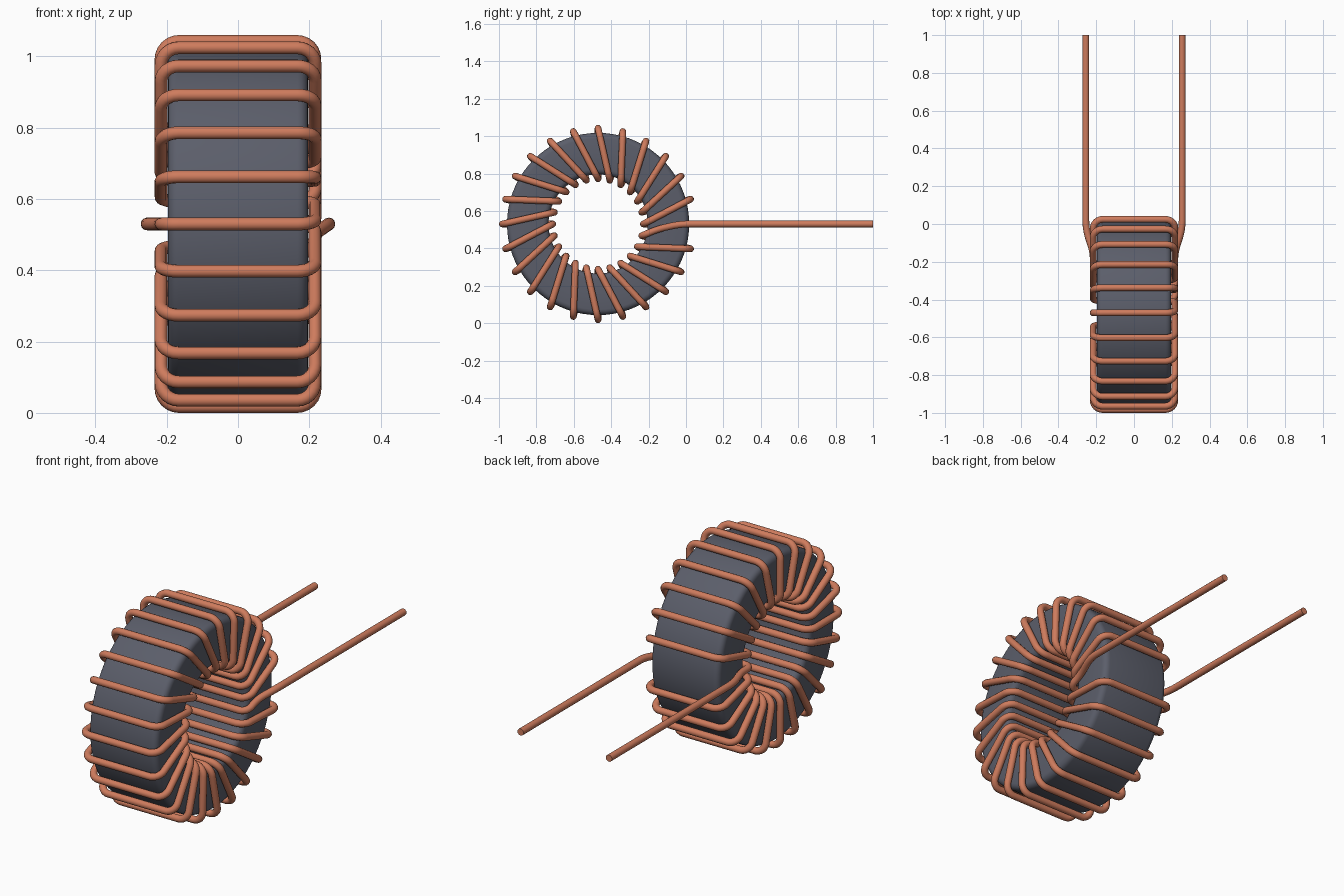
import bpy
import bmesh
from math import cos, sin, radians, tau
from mathutils import Vector

if "Cube" in bpy.data.objects:
    bpy.data.objects.remove(bpy.data.objects["Cube"])

CY, CZ = -0.47, 0.53             # ring centre
CORE_IN, CORE_OUT, CORE_X = 0.265, 0.487, 0.197
WIRE_IN, WIRE_OUT, WIRE_X = 0.242, 0.512, 0.216
WIRE_R = 0.018
SLOTS = 24
STEP = 360 / SLOTS
LEAD_X = 0.255


def material(name, color, roughness):
    mat = bpy.data.materials.new(name)
    mat.use_nodes = True
    mat.diffuse_color = color
    bsdf = mat.node_tree.nodes["Principled BSDF"]
    bsdf.inputs["Base Color"].default_value = color
    bsdf.inputs["Roughness"].default_value = roughness
    return mat


def polar(x, radius, degrees):
    a = radians(degrees)
    return Vector((x, CY + radius * cos(a), CZ + radius * sin(a)))


def select_only(obj):
    bpy.ops.object.select_all(action='DESELECT')
    obj.select_set(True)
    bpy.context.view_layer.objects.active = obj


def rounded(points, radius, steps=6):
    """Replace every inner corner of a path with a circular arc."""
    path = [points[0]]
    for a, p, b in zip(points, points[1:], points[2:]):
        da, db = a - p, b - p
        d = min(radius, da.length * 0.45, db.length * 0.45)
        start, end = p + da.normalized() * d, p + db.normalized() * d
        w = sin(da.angle(db) / 2)
        for i in range(steps + 1):
            t = i / steps
            k0, k1, k2 = (1 - t) ** 2, 2 * w * t * (1 - t), t * t
            path.append((start * k0 + p * k1 + end * k2) / (k0 + k1 + k2))
    path.append(points[-1])
    return path


# Ring core: rectangular section swept round the x axis, edges bevelled
def build_core(mat, segments=72):
    bm = bmesh.new()
    section = [(-CORE_X, CORE_IN), (-CORE_X, CORE_OUT), (CORE_X, CORE_OUT), (CORE_X, CORE_IN)]
    rings = [[bm.verts.new(polar(x, r, 360 * i / segments)) for x, r in section]
             for i in range(segments)]
    for i, ring in enumerate(rings):
        nxt = rings[(i + 1) % segments]
        for j in range(4):
            k = (j + 1) % 4
            bm.faces.new((ring[j], ring[k], nxt[k], nxt[j]))
    bmesh.ops.recalc_face_normals(bm, faces=bm.faces)
    rims = [e for e in bm.edges if e.calc_face_angle() > 1]
    bmesh.ops.bevel(bm, geom=rims, offset=0.03, segments=4, profile=0.5, affect='EDGES')
    mesh = bpy.data.meshes.new("ring_core")
    bm.to_mesh(mesh)
    bm.free()
    mesh.materials.append(mat)
    obj = bpy.data.objects.new("ring_core", mesh)
    bpy.context.collection.objects.link(obj)
    select_only(obj)
    bpy.ops.object.shade_smooth_by_angle(angle=radians(35))


# Winding: one continuous wire, slanted on the left face, radial on the right
def winding_path():
    pts = [Vector((LEAD_X, 1, CZ)), Vector((LEAD_X, -0.03, CZ)),
           Vector((WIRE_X, -0.15, CZ - 0.027))]
    for n in range(SLOTS - 1, 0, -1):
        a = n * STEP
        pts += [polar(WIRE_X, WIRE_IN, a), polar(-WIRE_X, WIRE_IN, a),
                polar(-WIRE_X, WIRE_OUT, a), polar(WIRE_X, WIRE_OUT, a)]
    pts += [polar(WIRE_X, WIRE_IN, 0), polar(-WIRE_X, WIRE_IN, 0),
            Vector((-WIRE_X, -0.15, CZ)), Vector((-LEAD_X, -0.03, CZ)),
            Vector((-LEAD_X, 1, CZ))]
    return rounded(pts, 0.05)


def build_wire(mat):
    curve = bpy.data.curves.new("wire_winding", 'CURVE')
    curve.dimensions = '3D'
    curve.bevel_depth = WIRE_R
    curve.bevel_resolution = 4
    curve.use_fill_caps = True
    path = winding_path()
    spline = curve.splines.new('POLY')
    spline.points.add(len(path) - 1)
    for point, co in zip(spline.points, path):
        point.co = (*co, 1)
    curve.materials.append(mat)
    obj = bpy.data.objects.new("wire_winding", curve)
    bpy.context.collection.objects.link(obj)
    select_only(obj)
    bpy.ops.object.convert(target='MESH')
    bpy.ops.object.shade_smooth_by_angle(angle=radians(50))


build_core(material("dark_grey_ferrite", (0.105, 0.112, 0.145, 1), 0.6))
build_wire(material("copper", (0.62, 0.2, 0.11, 1), 0.5))
